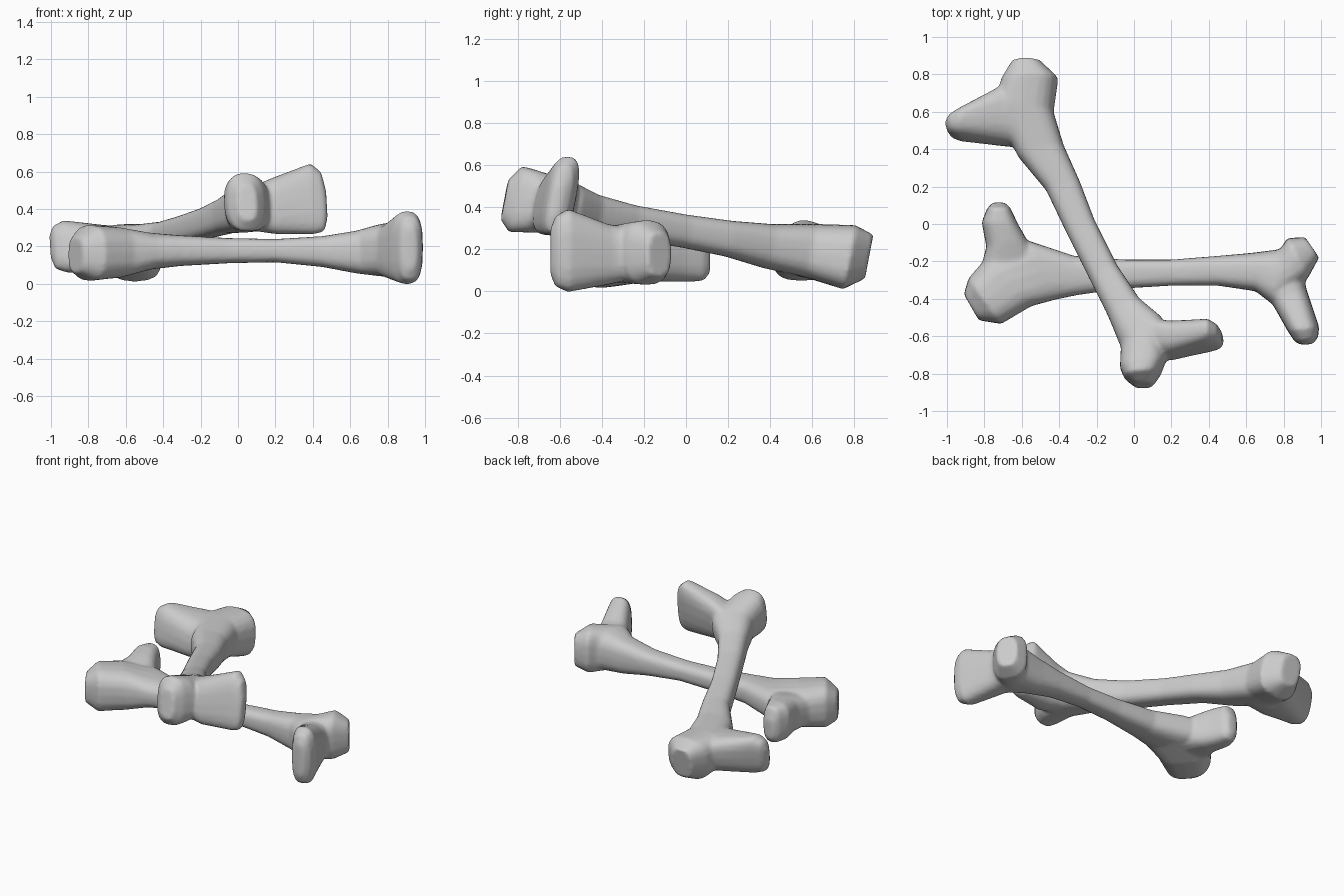
import bpy, bmesh
from math import cos, sin, pi
from mathutils import Vector

SIDES = 20


def spow(v, e):
    return (abs(v) ** e) * (1 if v >= 0 else -1)


def loft(bm, rings, shear):
    """Skin rounded-box rings; each ring = two plan points plus bottom and top heights."""
    loops = []
    for x1, y1, x2, y2, lo, hi in rings:
        a, b = Vector((x1, y1, 0)), Vector((x2, y2, 0))
        mid, half = (a + b) / 2, (b - a) / 2
        loop = []
        for i in range(SIDES):
            t = 2 * pi * i / SIDES
            h = spow(sin(t), 0.72) * (hi - lo) / 2
            p = mid + half * spow(cos(t), 0.72) + shear * h
            p.z = (lo + hi) / 2 + h
            loop.append(bm.verts.new(p))
        loops.append(loop)
    faces = [bm.faces.new(loops[0]), bm.faces.new(loops[-1])]
    for l1, l2 in zip(loops, loops[1:]):
        for i in range(SIDES):
            j = (i + 1) % SIDES
            faces.append(bm.faces.new((l1[i], l1[j], l2[j], l2[i])))
    bmesh.ops.recalc_face_normals(bm, faces=faces)


def bone(name, parts, shear):
    bm = bmesh.new()
    for rings in parts:
        loft(bm, rings, Vector(shear))
    me = bpy.data.meshes.new(name)
    bm.to_mesh(me)
    bm.free()
    ob = bpy.data.objects.new(name, me)
    bpy.context.collection.objects.link(ob)
    # fuse shaft and knobs into one skin, then soften the joins
    r = ob.modifiers.new("fuse", 'REMESH')
    r.mode = 'VOXEL'
    r.voxel_size = 0.012
    r.use_smooth_shade = True
    s = ob.modifiers.new("soften", 'SMOOTH')
    s.factor = 0.5
    s.iterations = 7
    return ob


# lower bone: shaft running along x, ending in one knob at each end
lower_shaft = [
    (-.83, -.515, -.91, -.375, .06, .25), (-.71, -.535, -.885, -.29, .015, .315),
    (-.55, -.44, -.79, -.18, .03, .305), (-.42, -.405, -.56, -.09, .075, .275),
    (-.30, -.38, -.32, -.17, .095, .26), (-.05, -.345, -.05, -.19, .11, .245),
    (.20, -.33, .20, -.19, .115, .24), (.45, -.33, .45, -.17, .09, .255),
    (.65, -.36, .62, -.155, .055, .285), (.74, -.43, .78, -.135, .04, .32),
    (.93, -.29, .82, -.075, .03, .34), (.99, -.18, .915, -.07, .07, .28)]
# second knob at each end
lower_left_knob = [
    (-.84, -.32, -.50, -.20, .06, .27), (-.79, -.12, -.58, -.07, .045, .30),
    (-.815, .01, -.62, 0, .045, .31), (-.785, .085, -.66, .085, .05, .30),
    (-.755, .115, -.69, .115, .09, .22)]
lower_right_knob = [
    (.66, -.30, .90, -.20, .06, .30), (.73, -.41, .92, -.34, .03, .32),
    (.82, -.57, .99, -.55, -.004, .392), (.86, -.63, .985, -.605, .02, .36),
    (.89, -.645, .955, -.643, .08, .30)]
bone("lower_bone", [lower_shaft, lower_left_knob, lower_right_knob], (0, 0, 0))

# upper bone: crosses over, sloping up toward the front
upper_shaft = [
    (-.65, .87, -.50, .87, .06, .27), (-.71, .77, -.405, .78, .01, .315),
    (-.75, .62, -.43, .60, .06, .32), (-.62, .36, -.375, .42, .11, .32),
    (-.47, .18, -.29, .23, .165, .335), (-.36, -.05, -.21, .02, .21, .365),
    (-.23, -.31, -.09, -.22, .245, .41), (-.14, -.49, .03, -.40, .27, .46),
    (-.07, -.66, .15, -.50, .275, .52), (-.075, -.77, .17, -.73, .28, .58),
    (-.055, -.82, .14, -.80, .28, .595), (0, -.865, .10, -.86, .34, .53)]
upper_back_knob = [
    (-.50, .75, -.50, .40, .09, .30), (-.72, .73, -.70, .42, .05, .315),
    (-.92, .62, -.93, .45, .06, .34), (-.985, .58, -.98, .47, .08, .31),
    (-1.005, .55, -1.005, .51, .14, .26)]
upper_front_knob = [
    (0, -.50, .05, -.72, .29, .50), (.20, -.525, .20, -.72, .265, .57),
    (.40, -.52, .40, -.67, .265, .645), (.45, -.55, .455, -.655, .28, .60),
    (.475, -.59, .475, -.64, .35, .50)]
bone("upper_bone", [upper_shaft, upper_back_knob, upper_front_knob], (-.06, .19, 0))
